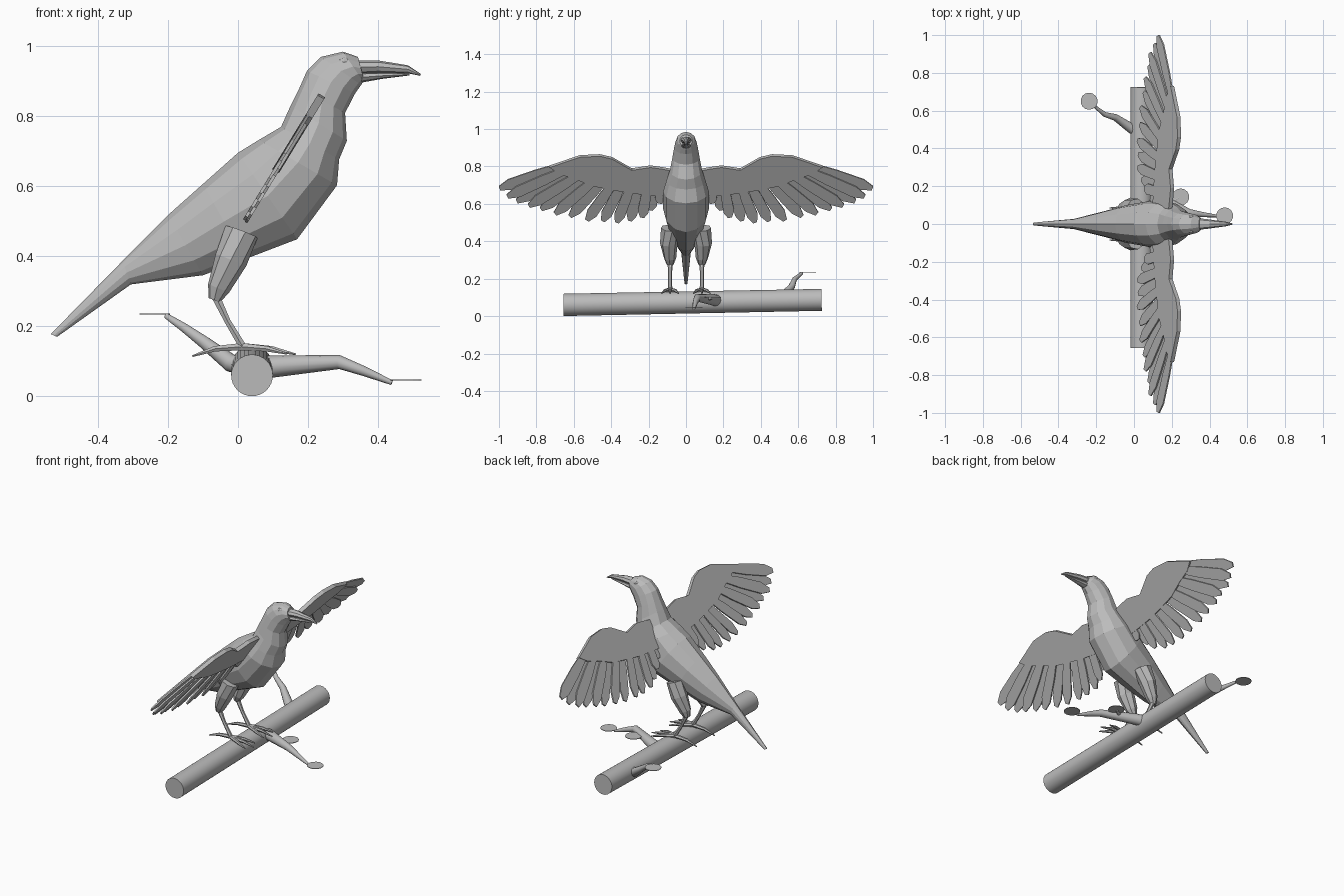
import bpy, bmesh, math
from mathutils import Vector as V

if "Cube" in bpy.data.objects:
    bpy.data.objects.remove(bpy.data.objects["Cube"])

grey = bpy.data.materials.new("plain grey")
grey.diffuse_color = (0.5, 0.5, 0.5, 1)
grey.use_nodes = True
grey.node_tree.nodes["Principled BSDF"].inputs["Base Color"].default_value = grey.diffuse_color


def finish(name, bm, smooth=False):
    bmesh.ops.recalc_face_normals(bm, faces=bm.faces)
    me = bpy.data.meshes.new(name)
    bm.to_mesh(me)
    bm.free()
    me.materials.append(grey)
    for p in me.polygons:
        p.use_smooth = smooth and len(p.vertices) == 4
    ob = bpy.data.objects.new(name, me)
    bpy.context.collection.objects.link(ob)
    return ob


def loft(bm, rings):
    vs = [[bm.verts.new(p) for p in r] for r in rings]
    n = len(vs[0])
    for a, b in zip(vs, vs[1:]):
        for i in range(n):
            j = (i + 1) % n
            bm.faces.new((a[i], a[j], b[j], b[i]))
    bm.faces.new(vs[0])
    bm.faces.new(vs[-1])


def tube(bm, path, radii, n=8):
    pts = [V(p) for p in path]
    rings = []
    for i, (p, r) in enumerate(zip(pts, radii)):
        d = pts[min(i + 1, len(pts) - 1)] - pts[max(i - 1, 0)]
        q = d.to_track_quat('Z', 'Y')
        rings.append([p + q @ V((r * math.cos(k * math.tau / n), r * math.sin(k * math.tau / n), 0))
                      for k in range(n)])
    loft(bm, rings)


def profile_loft(bm, stations, n):
    # each station: top x,z, bottom x,z, half width
    rings = []
    for tx, tz, bx, bz, w in stations:
        c, h = V((tx + bx, 0, tz + bz)) / 2, V((tx - bx, 0, tz - bz)) / 2
        rings.append([c + h * math.cos(k * math.tau / n) + V((0, w * math.sin(k * math.tau / n), 0))
                      for k in range(n)])
    loft(bm, rings)


# body, tail, neck and head
bm = bmesh.new()
profile_loft(bm, [
    (-.535, .178, -.517, .170, .008), (-.33, .387, -.306, .32, .027),
    (-.2, .518, -.1, .346, .07), (-.1, .607, .02, .392, .10),
    (0, .696, .169, .449, .122), (.06, .733, .283, .603, .122),
    (.123, .77, .289, .677, .105), (.15, .83, .311, .73, .086),
    (.175, .88, .306, .81, .073), (.197, .93, .335, .866, .064),
    (.237, .97, .352, .89, .057), (.30, .985, .357, .90, .048),
    (.343, .97, .36, .905, .034)], 12)
finish("bird_body", bm)

# beak, upper and lower halves
bm = bmesh.new()
profile_loft(bm, [(.335, .96, .335, .92, .032), (.40, .96, .40, .924, .024),
                  (.486, .946, .486, .923, .012), (.523, .921, .52, .916, .003)], 8)
finish("upper_beak", bm)
bm = bmesh.new()
profile_loft(bm, [(.34, .926, .35, .896, .027), (.41, .925, .41, .907, .018),
                  (.49, .923, .49, .917, .006)], 8)
finish("lower_beak", bm)


# wing outline helper: flat outline in the slanted wing plane, given thickness
NORMAL = V((1, 0, -.61)).normalized()


def slab(bm, outline, side, thick, shift=0.0):
    rings = []
    for s in (-.5, .5):
        rings.append([V((.02 + .61 * (z - .5), side * y, z)) + NORMAL * (s * thick + shift)
                      for y, z in outline])
    loft(bm, rings)


ARM = [(.07, .78), (.12, .79), (.19, .80), (.29, .785), (.395, .845), (.46, .86), (.567, .855),
       (.73, .80), (.68, .765), (.6, .74), (.5, .70), (.4, .68), (.28, .66), (.18, .65), (.07, .64)]
TIPS = [(.997, .682), (.955, .642), (.905, .612), (.84, .592), (.775, .57), (.70, .55),
        (.62, .532), (.53, .515), (.445, .507), (.37, .503), (.30, .508), (.235, .53),
        (.19, .565), (.14, .605)]

for side, label in ((1, "left"), (-1, "right")):
    bm = bmesh.new()
    slab(bm, ARM, side, .022)
    finish(label + "_wing_arm", bm)

    # flight feathers fan out from the arm
    bm = bmesh.new()
    for i, tip in enumerate(TIPS):
        f = i / (len(TIPS) - 1)
        root, end = V((.60 - .48 * f, .825 - .085 * f)), V(tip)
        d = end - root
        u = V((-d.y, d.x)).normalized()
        prof = [(0, .012), (.5, .027), (.86, .029), (1, .011)]
        pts = [root + d * t + u * w for t, w in prof] + [root + d * t - u * w for t, w in prof[::-1]]
        slab(bm, pts, side, .008, .004 if i % 2 else -.004)
    finish(label + "_wing_feathers", bm)

    # thigh and shank
    y = side * .085
    bm = bmesh.new()
    tube(bm, [(.01, y, .47), (-.02, side * .092, .39), (-.055, y, .31), (-.068, y, .275)],
         [.05, .047, .033, .018], 8)
    finish(label + "_thigh", bm)
    bm = bmesh.new()
    tube(bm, [(-.066, y, .29), (-.03, y, .215), (.016, y, .138)], [.014, .010, .012], 6)
    finish(label + "_shank", bm)

    # three front toes and one back toe
    bm = bmesh.new()
    for x, dy, z in ((.165, 0, .12), (.14, .045, .122), (.14, -.045, .122), (-.13, 0, .115)):
        tube(bm, [(.012, y, .142), (.012 + .55 * (x - .012), y + dy * .65, .136), (x, y + dy, z)],
             [.012, .009, .003], 6)
    finish(label + "_foot", bm)

    # eye
    bm = bmesh.new()
    bmesh.ops.create_uvsphere(bm, u_segments=8, v_segments=6, radius=.014)
    for v in bm.verts:
        v.co = V((v.co.x * 1.2 + .303, v.co.y * .7 + side * .037, v.co.z * .8 + .957))
    finish(label + "_eye", bm)

# perch log, slightly rising towards the back
bm = bmesh.new()
tube(bm, [(.04, -.655, .06), (.04, .725, .087)], [.0595, .0585], 32)
finish("perch_log", bm, True)

# twigs
twigs = {
    "back_twig": ([(.03, .48, .085), (-.02, .51, .095), (-.1, .565, .157), (-.155, .58, .197),
                   (-.205, .62, .23)], [.03, .026, .018, .013, .008]),
    "front_twig": ([(.06, .165, .083), (.11, .15, .086), (.29, .06, .098), (.36, .05, .072),
                    (.44, .042, .039)], [.033, .031, .020, .014, .007]),
    "side_twig": ([(.19, .11, .09), (.215, .125, .094), (.24, .14, .096)], [.012, .009, .006]),
}
for name, (path, radii) in twigs.items():
    bm = bmesh.new()
    tube(bm, path, radii, 12)
    finish(name, bm, True)

# round leaves at the twig ends
for i, (x, y, z) in enumerate([(-.238, .65, .235), (.48, .043, .047), (.247, .143, .1)]):
    bm = bmesh.new()
    bmesh.ops.create_cone(bm, cap_ends=True, segments=14, radius1=.045, radius2=.045, depth=.003)
    bmesh.ops.translate(bm, verts=bm.verts, vec=(x, y, z))
    finish("leaf_%d" % (i + 1), bm)
